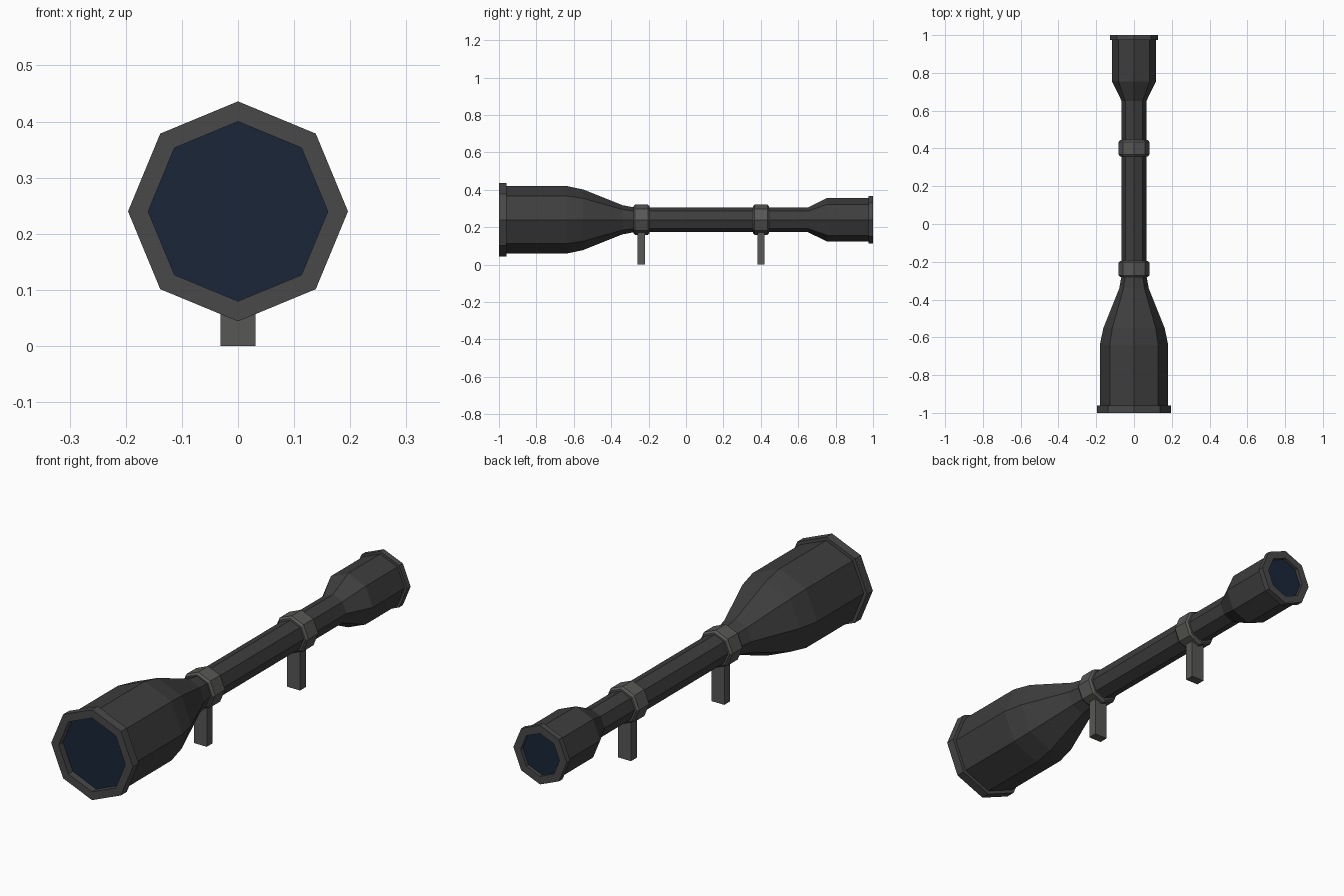
import bpy, bmesh
from math import sin, cos, pi

if "Cube" in bpy.data.objects:
    bpy.data.objects.remove(bpy.data.objects["Cube"])

AXIS_Z = 0.24
SIDES = 8


def material(name, color):
    m = bpy.data.materials.new(name)
    m.diffuse_color = (*color, 1)
    m.use_nodes = True
    m.node_tree.nodes["Principled BSDF"].inputs["Base Color"].default_value = m.diffuse_color
    return m


BODY = material("dark_metal", (0.048, 0.048, 0.050))
RIM = material("rim_metal", (0.065, 0.065, 0.065))
MOUNT = material("mount_metal", (0.095, 0.095, 0.093))
GLASS = material("glass", (0.010, 0.019, 0.040))


def finish(bm, name, mat):
    bmesh.ops.recalc_face_normals(bm, faces=bm.faces)
    me = bpy.data.meshes.new(name)
    bm.to_mesh(me)
    bm.free()
    me.materials.append(mat)
    ob = bpy.data.objects.new(name, me)
    bpy.context.collection.objects.link(ob)
    return ob


def lathe(name, profile, mat, closed=False):
    """Revolve (y, radius) points about the scope axis with eight flat sides."""
    bm = bmesh.new()
    rings = [[bm.verts.new((r * cos(2 * pi * i / SIDES), y,
                            AXIS_Z + r * sin(2 * pi * i / SIDES)))
              for i in range(SIDES)] for y, r in profile]
    pairs = list(zip(rings, rings[1:]))
    if closed:
        pairs.append((rings[-1], rings[0]))
    for a, b in pairs:
        for i in range(SIDES):
            j = (i + 1) % SIDES
            bm.faces.new((a[i], a[j], b[j], b[i]))
    if not closed:
        bm.faces.new(rings[0])
        bm.faces.new(rings[-1])
    return finish(bm, name, mat)


def box(name, x, y, z, mat):
    bm = bmesh.new()
    bmesh.ops.create_cube(bm, size=1)
    for v in bm.verts:
        v.co = [lo + (c + 0.5) * (hi - lo) for c, (lo, hi) in zip(v.co, (x, y, z))]
    return finish(bm, name, mat)


# Main tube with flared objective and eyepiece bells
lathe("scope_tube", [(-0.965, 0.181), (-0.64, 0.181), (-0.55, 0.162),
                     (-0.34, 0.078), (-0.27, 0.065), (0.65, 0.065),
                     (0.755, 0.117), (0.98, 0.117)], BODY)

# End rims with a recessed lens in each
for name, end, inner, outer, r_out, r_in, lens in (
        ("objective", -1.0, -0.96, -1.0, 0.196, 0.16, -0.97),
        ("eyepiece", 1.0, 0.975, 1.0, 0.128, 0.093, 0.985)):
    lathe(name + "_rim", [(inner, r_out), (end, r_out), (end, r_in), (inner, r_in)],
          RIM, closed=True)
    lathe(name + "_lens", [(lens, r_in), (inner, r_in)], GLASS)

# Clamp rings with chamfered edges, each on a mounting post
for name, y in (("front", -0.238), ("rear", 0.401)):
    lathe(name + "_clamp_ring", [(y - 0.043, 0.06), (y - 0.043, 0.073),
                                 (y - 0.034, 0.081), (y + 0.034, 0.081),
                                 (y + 0.043, 0.073), (y + 0.043, 0.06)],
          MOUNT, closed=True)
    box(name + "_mount_post", (-0.031, 0.031), (y - 0.02, y + 0.02), (0, 0.18), MOUNT)
